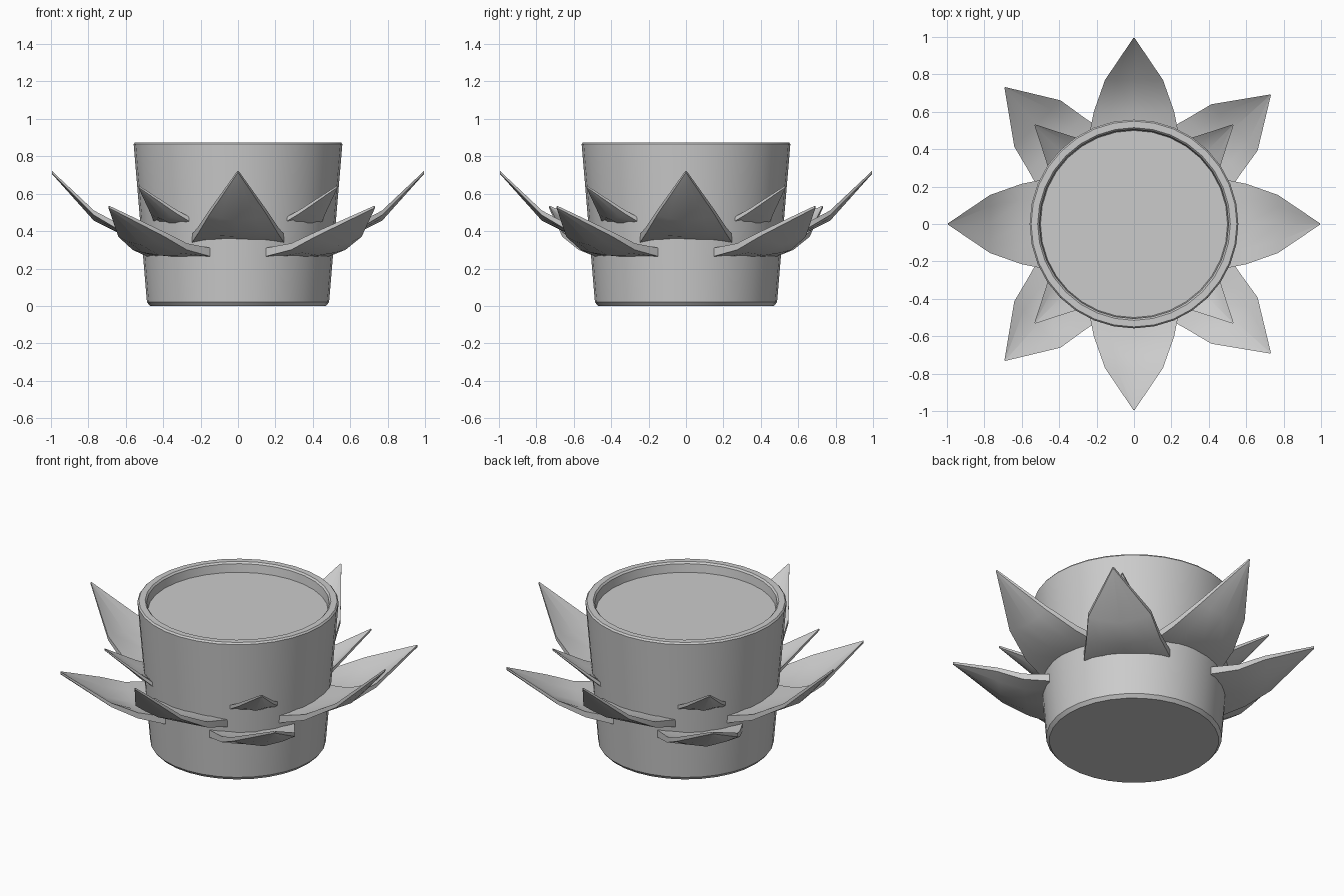
import bpy, bmesh, math
from mathutils import Matrix, Vector

cube = bpy.data.objects.get("Cube")
if cube:
    bpy.data.objects.remove(cube, do_unlink=True)

grey = bpy.data.materials.new("plain_grey")
grey.use_nodes = True
grey.diffuse_color = (0.6, 0.6, 0.6, 1)
grey.node_tree.nodes["Principled BSDF"].inputs["Base Color"].default_value = (0.6, 0.6, 0.6, 1)


def finish(bm, name, angle):
    bmesh.ops.recalc_face_normals(bm, faces=bm.faces)
    mesh = bpy.data.meshes.new(name)
    bm.to_mesh(mesh)
    bm.free()
    mesh.materials.append(grey)
    obj = bpy.data.objects.new(name, mesh)
    bpy.context.collection.objects.link(obj)
    bpy.ops.object.select_all(action='DESELECT')
    obj.select_set(True)
    bpy.context.view_layer.objects.active = obj
    bpy.ops.object.shade_smooth_by_angle(angle=math.radians(angle))
    return obj


def make_pot(profile, segments=32):
    """Spin a (radius, height) outline and cap both ends."""
    bm = bmesh.new()
    rings = []
    for r, z in profile:
        rings.append([bm.verts.new((r * math.cos(math.tau * i / segments),
                                    r * math.sin(math.tau * i / segments), z))
                      for i in range(segments)])
    for a, b in zip(rings, rings[1:]):
        for i in range(segments):
            j = (i + 1) % segments
            bm.faces.new((a[i], a[j], b[j], b[i]))
    bm.faces.new(rings[0])
    bm.faces.new(rings[-1])
    return finish(bm, "pot", 30)


def make_leaf(name, rows, degrees, lean=0.0):
    """Rows are (reach, half width, edge height, centre height, thickness)."""
    bm = bmesh.new()
    start, end = rows[0][0], rows[-1][0]
    loops = []
    for reach, half, edge_z, mid_z, thick in rows:
        shift = lean * (reach - start) / (end - start)
        top = []
        for u in (-1, -0.6, 0, 0.6, 1):
            z = mid_z + (edge_z - mid_z) * abs(u) ** 1.5
            top.append(Vector((reach, shift + u * half, z)))
        under = [p - Vector((0, 0, thick)) for p in reversed(top)]
        loops.append([bm.verts.new(p) for p in top + under])
    for a, b in zip(loops, loops[1:]):
        for i in range(len(a)):
            j = (i + 1) % len(a)
            bm.faces.new((a[i], a[j], b[j], b[i]))
    bm.faces.new(loops[0])
    bm.faces.new(loops[-1])
    bm.transform(Matrix.Rotation(math.radians(degrees), 4, 'Z'))
    return finish(bm, name, 25)


# Tapered pot with bevelled foot, rounded rim and recessed top
make_pot([(0.47, 0), (0.487, 0.02), (0.558, 0.865), (0.55, 0.875),
          (0.515, 0.875), (0.506, 0.865), (0.5, 0.815)])

# Leaf outlines, base to tip
upper = [(0.45, 0.245, 0.385, 0.395, 0.045), (0.6, 0.215, 0.42, 0.405, 0.035),
         (0.77, 0.155, 0.51, 0.48, 0.025), (0.995, 0.003, 0.722, 0.718, 0.012)]
lower = [(0.45, 0.24, 0.31, 0.305, 0.045), (0.6, 0.205, 0.335, 0.305, 0.035),
         (0.745, 0.175, 0.395, 0.35, 0.025), (1.004, 0.003, 0.535, 0.53, 0.012)]
small = [(0.47, 0.155, 0.455, 0.45, 0.025), (0.565, 0.097, 0.515, 0.48, 0.02),
         (0.75, 0.003, 0.642, 0.64, 0.01)]

# Four main leaves on the axes
for name, angle in (("left", 0), ("back", 90), ("right", 180), ("front", 270)):
    make_leaf(name + "_main_leaf", upper, angle)

# Diagonal pairs: a drooping large leaf below a small one
for name, angle, lean in (("back_left", 45, -0.028), ("back_right", 135, -0.028),
                          ("front_right", 225, 0.028), ("front_left", 315, 0.028)):
    make_leaf(name + "_lower_leaf", lower, angle, lean)
    make_leaf(name + "_small_leaf", small, angle)
